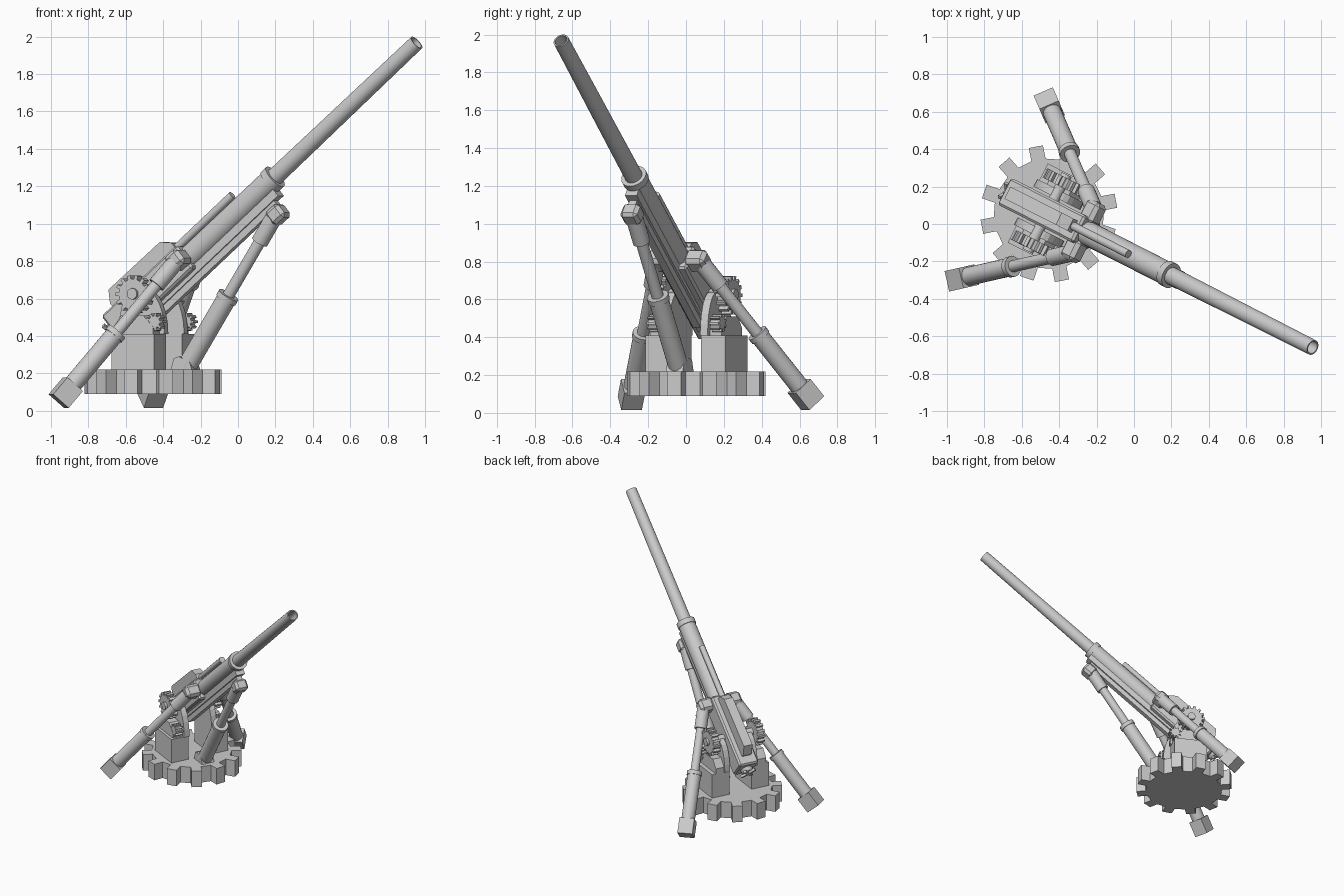
import bpy, bmesh
from math import radians, pi, cos, sin
from mathutils import Matrix, Vector

if "Cube" in bpy.data.objects:
    bpy.data.objects.remove(bpy.data.objects["Cube"])

# Mount frame (local x points under the barrel) and tilted gun frame
MOUNT = Matrix.Translation((-0.455, 0.055, 0)) @ Matrix.Rotation(radians(-26.9), 4, 'Z')
GUN = MOUNT @ Matrix.Translation((0, 0, 0.632)) @ Matrix.Rotation(radians(-40.2), 4, 'Y')
SIDE = Matrix.Rotation(pi / 2, 4, 'X')      # profile drawn in xz, extruded along -y


def finish(name, bm, mat, smooth=False):
    bm.transform(mat)
    bmesh.ops.recalc_face_normals(bm, faces=bm.faces)
    me = bpy.data.meshes.new(name)
    bm.to_mesh(me)
    bm.free()
    ob = bpy.data.objects.new(name, me)
    bpy.context.collection.objects.link(ob)
    if smooth:
        bpy.ops.object.select_all(action='DESELECT')
        ob.select_set(True)
        bpy.context.view_layer.objects.active = ob
        bpy.ops.object.shade_smooth_by_angle(angle=radians(30))
    return ob


def box(name, lo, hi, mat, bevel=0):
    lo, hi = Vector(lo), Vector(hi)
    bm = bmesh.new()
    bmesh.ops.create_cube(bm, size=1)
    bmesh.ops.scale(bm, vec=hi - lo, verts=bm.verts)
    bmesh.ops.translate(bm, vec=(lo + hi) / 2, verts=bm.verts)
    if bevel:
        bmesh.ops.bevel(bm, geom=bm.edges[:], offset=bevel, segments=1, affect='EDGES')
    return finish(name, bm, mat)


def extrude(name, pts, lo, hi, mat):
    bm = bmesh.new()
    f = bm.faces.new([bm.verts.new((x, y, lo)) for x, y in pts])
    top = bmesh.ops.extrude_face_region(bm, geom=[f], use_keep_orig=True)['geom']
    bmesh.ops.translate(bm, vec=(0, 0, hi - lo),
                        verts=[g for g in top if isinstance(g, bmesh.types.BMVert)])
    return finish(name, bm, mat)


def lathe(name, profile, mat, n=24):
    """Revolve (x, radius) points around the x axis."""
    bm = bmesh.new()
    rings = [[bm.verts.new((x, r * cos(2 * pi * i / n), r * sin(2 * pi * i / n)))
              for i in range(n)] for x, r in profile]
    for a, b in zip(rings, rings[1:]):
        for i in range(n):
            bm.faces.new((a[i], a[(i + 1) % n], b[(i + 1) % n], b[i]))
    bm.faces.new(rings[0])
    bm.faces.new(rings[-1])
    return finish(name, bm, mat, True)


def gear_points(n, inner, outer, phase=0, tip=0.2, root=0.25):
    pts = []
    for k in range(n):
        for r, f in ((inner, -root), (outer, -tip), (outer, tip), (inner, root)):
            a = phase + 2 * pi * (k + f) / n
            pts.append((r * cos(a), r * sin(a)))
    return pts


def along(p, q):
    """Frame at p whose x axis points to q, and the distance."""
    p, q = Vector(p), Vector(q)
    d = q - p
    return MOUNT @ Matrix.Translation(p) @ d.to_track_quat('X', 'Z').to_matrix().to_4x4(), d.length


def ram(name, p, q, split, r1=0.05, r2=0.032):
    m, l = along(p, q)
    s = l * split
    lathe(name, [(0, r1), (s - 0.03, r1), (s - 0.03, r1 + 0.006), (s, r1 + 0.006), (s, r2),
                 (l * 0.83, r2), (l * 0.83, 0.046), (l, 0.046)], m)
    return m, l


# Toothed turntable
extrude("turntable", gear_points(12, 0.295, 0.367, radians(37.9)), 0.09, 0.22, MOUNT)

# Paired pedestals, trunnion supports and gears
for s, side in ((-1, "right"), (1, "left")):
    off = MOUNT @ Matrix.Translation((0, s * 0.165, 0))
    box(f"pedestal_{side}", (-0.127, -0.072, 0.215), (0.127, 0.072, 0.41), off)
    extrude(f"gear_housing_{side}",
            [(-0.127, 0.41), (-0.127, 0.45), (-0.08, 0.51), (0.05, 0.51), (0.11, 0.45), (0.11, 0.41)],
            -0.04, 0.05, off @ SIDE)
    inner = MOUNT @ Matrix.Translation((0, s * 0.115, 0))
    arc = [(0.03 + 0.11 * cos(a), 0.41 + 0.23 * sin(a)) for a in [radians(15 * i) for i in range(7)]]
    extrude(f"trunnion_arch_{side}", arc + [(-x, z) for x, z in reversed(arc)],
            -0.022, 0.022, inner @ SIDE)
    for nm, x, z, n, ri, ro, w in (("elevation_gear", -0.015, 0.622, 14, 0.082, 0.103, 0.028),
                                   ("pinion", 0.115, 0.475, 9, 0.033, 0.048, 0.028)):
        m = MOUNT @ Matrix.Translation((x, s * 0.185, z)) @ SIDE
        extrude(f"{nm}_{side}", gear_points(n, ri, ro), -w, w, m)
lathe("trunnion_shaft", [(-0.23, 0.03), (0.23, 0.03)],
      MOUNT @ Matrix.Translation((-0.01, 0, 0.625)) @ Matrix.Rotation(pi / 2, 4, 'Z'), 16)

# Barrel with sleeve and open bore
lathe("barrel", [(0.2, 0.065), (0.92, 0.064), (0.92, 0.07), (0.96, 0.07), (0.96, 0.048),
                 (2.07, 0.042), (2.07, 0.034), (1.3, 0.034)], GUN, 32)
lathe("recoil_tube", [(0.1, 0.022), (0.7, 0.022)], GUN @ Matrix.Translation((0, 0, 0.09)), 16)

# Breech
box("breech", (-0.29, -0.08, -0.08), (0.3, 0.08, 0.08), GUN, 0.012)
extrude("breech_top_block", [(-0.22, 0.07), (-0.22, 0.11), (-0.18, 0.172), (0.22, 0.168),
                             (0.27, 0.12), (0.27, 0.07)], -0.036, 0.036, GUN @ SIDE)
lathe("breech_plug", [(-0.32, 0.04), (-0.28, 0.05)], GUN, 12)
for k in (45, 135):
    box("breech_handle", (-0.335, -0.06, -0.01), (-0.315, 0.06, 0.01),
        GUN @ Matrix.Rotation(radians(k), 4, 'X'))

# Cradle rails under the barrel
box("cradle_rail", (-0.2, -0.035, -0.1), (0.92, 0.035, -0.055), GUN)
box("lower_rail", (-0.12, -0.022, -0.135), (0.88, 0.022, -0.1), GUN)

# Front elevating ram
lug = MOUNT @ Matrix.Translation((0.2, 0, 0))
extrude("ram_lug", [(-0.07, 0.215), (0.06, 0.215), (0.045, 0.26), (-0.02, 0.29), (-0.05, 0.28)],
        -0.05, 0.05, lug @ SIDE)
ram("elevating_ram", (0.2, 0, 0.23), (0.73, 0, 1.04), 0.48, 0.053)
box("ram_head", (0.795, -0.05, -0.21), (0.89, 0.05, -0.12), GUN, 0.018)

# Side stabiliser legs with block feet
for s, side in ((-1, "right"), (1, "left")):
    m, l = ram(f"leg_{side}", (-0.26, s * 0.517, 0.097), (0.2, s * 0.135, 0.79), 0.47)
    box(f"foot_{side}", (-0.06, -0.056, -0.056), (0.06, 0.056, 0.056), m)
    box(f"leg_bracket_{side}", (0.22, min(s * 0.05, s * 0.172), -0.05),
        (0.32, max(s * 0.05, s * 0.172), 0.046), GUN, 0.02)
